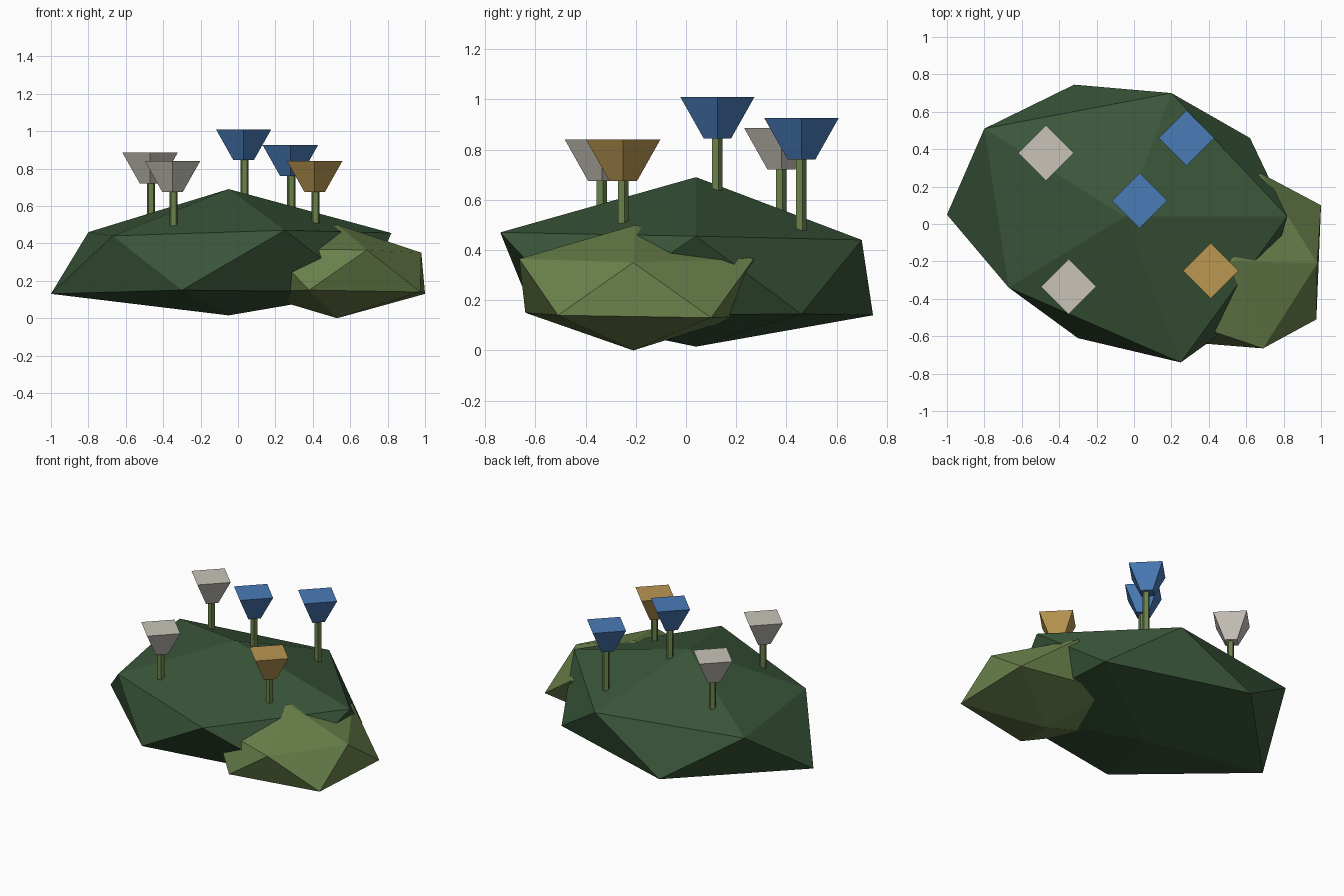
import bpy
import bmesh
from mathutils import Matrix, Vector

cube = bpy.data.objects.get("Cube")
if cube:
    bpy.data.objects.remove(cube, do_unlink=True)


def material(name, rgb):
    m = bpy.data.materials.new(name)
    m.use_nodes = True
    m.diffuse_color = (*rgb, 1)
    bsdf = next(n for n in m.node_tree.nodes if n.type == 'BSDF_PRINCIPLED')
    bsdf.inputs["Base Color"].default_value = (*rgb, 1)
    return m


dark_green = material("dark green", (0.042, 0.093, 0.042))
light_green = material("light green", (0.145, 0.22, 0.07))
blue = material("blue", (0.068, 0.2, 0.48))
white = material("warm white", (0.58, 0.55, 0.49))
amber = material("amber", (0.49, 0.31, 0.085))


def finish(name, bm, mat):
    bmesh.ops.recalc_face_normals(bm, faces=bm.faces)
    mesh = bpy.data.meshes.new(name)
    bm.to_mesh(mesh)
    bm.free()
    mesh.materials.append(mat)
    obj = bpy.data.objects.new(name, mesh)
    bpy.context.collection.objects.link(obj)
    return obj


def bush(name, mat, top, upper, lower, bottom):
    """Stretched icosahedron: two poles and two staggered five-point rings."""
    bm = bmesh.new()
    t, b = bm.verts.new(top), bm.verts.new(bottom)
    up = [bm.verts.new(p) for p in upper]
    low = [bm.verts.new(p) for p in lower]
    for i in range(5):
        j = (i + 1) % 5
        bm.faces.new((t, up[i], up[j]))
        bm.faces.new((up[i], low[i], up[j]))
        bm.faces.new((low[i], low[j], up[j]))
        bm.faces.new((b, low[j], low[i]))
    return finish(name, bm, mat)


def tapered(name, mat, sides, r_low, r_high, x, y, z_low, z_high):
    bm = bmesh.new()
    place = Matrix.Translation(Vector((x, y, (z_low + z_high) / 2)))
    bmesh.ops.create_cone(bm, cap_ends=True, segments=sides, radius1=r_low,
                          radius2=r_high, depth=z_high - z_low, matrix=place)
    return finish(name, bm, mat)


# Bushes
bush("large_bush", dark_green, (-0.05, 0.04, 0.69),
     [(0.82, 0.04, 0.455), (0.20, 0.70, 0.44), (-0.80, 0.51, 0.46),
      (-0.67, -0.34, 0.44), (0.25, -0.74, 0.47)],
     [(0.62, 0.46, 0.145), (-0.32, 0.745, 0.14), (-1.0, 0.05, 0.13),
      (-0.30, -0.61, 0.15), (0.68, -0.43, 0.14)],
     (-0.05, 0.04, 0.015))
bush("small_bush", light_green, (0.53, -0.20, 0.50),
     [(0.98, -0.21, 0.35), (0.68, 0.27, 0.365), (0.17, 0.08, 0.37),
      (0.17, -0.49, 0.37), (0.69, -0.665, 0.365)],
     [(1.0, 0.10, 0.13), (0.37, 0.22, 0.135), (0.06, -0.21, 0.14),
      (0.38, -0.64, 0.15), (0.975, -0.51, 0.14)],
     (0.53, -0.21, 0.0))

# Flowers: five-sided stem under a flared four-sided head
flowers = [("blue_flower_middle", blue, 0.03, 0.125, 1.01),
           ("blue_flower_back", blue, 0.28, 0.46, 0.925),
           ("white_flower_back", white, -0.47, 0.38, 0.885),
           ("white_flower_front", white, -0.35, -0.335, 0.84),
           ("amber_flower", amber, 0.41, -0.25, 0.84)]
for name, mat, x, y, top in flowers:
    tapered(name + "_head", mat, 4, 0.055, 0.148, x, y, top - 0.165, top)
    tapered(name + "_stem", light_green, 5, 0.023, 0.023, x + 0.005, y - 0.003,
            top - 0.45, top - 0.16)
